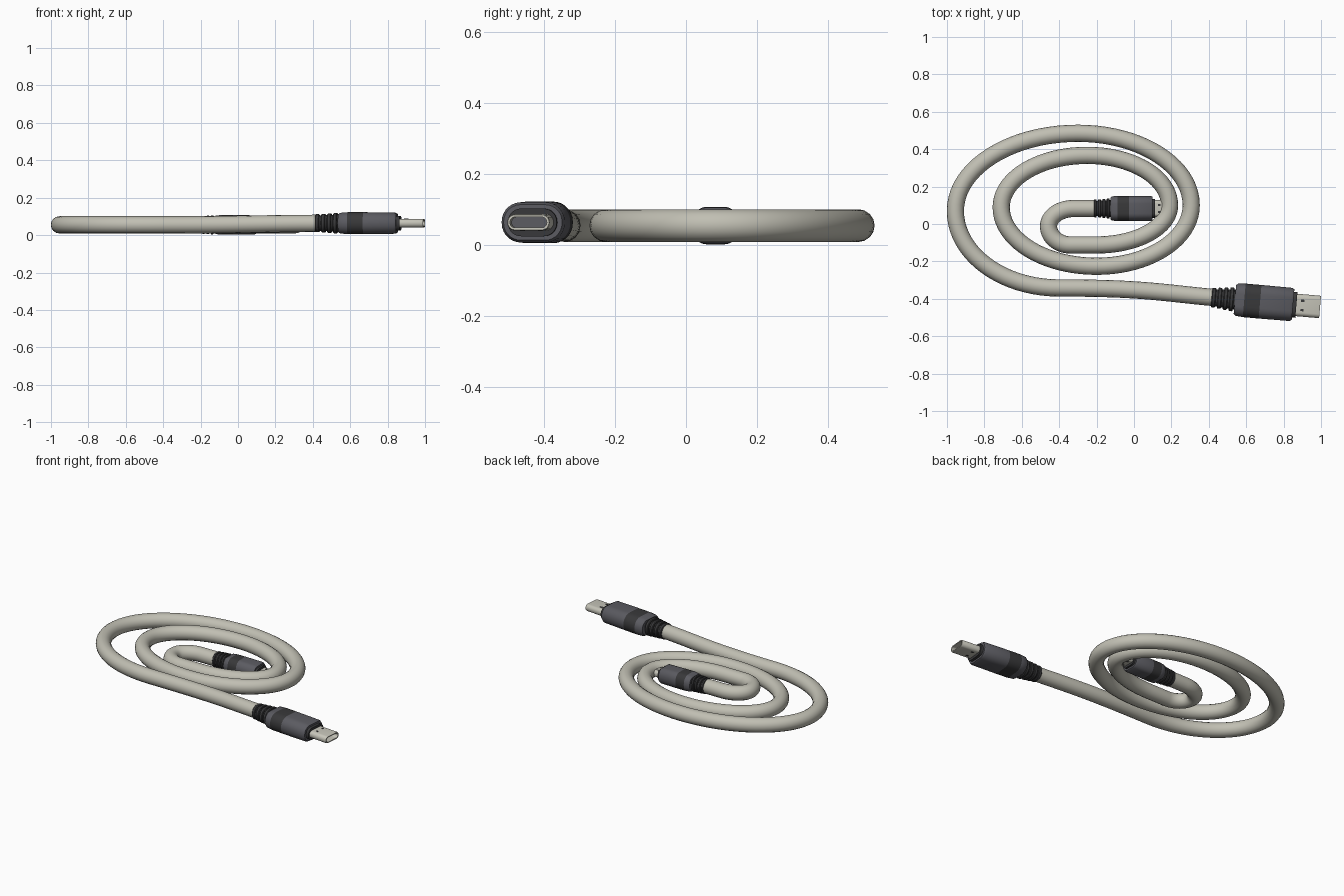
import bpy, bmesh, math
from mathutils import Vector

if "Cube" in bpy.data.objects:
    bpy.data.objects.remove(bpy.data.objects["Cube"])


def material(name, rgb):
    m = bpy.data.materials.new(name)
    m.use_nodes = True
    m.diffuse_color = (*rgb, 1)
    m.node_tree.nodes["Principled BSDF"].inputs["Base Color"].default_value = (*rgb, 1)
    return m


CABLE = material("warm light grey", (0.53, 0.52, 0.45))
METAL = material("pale metal", (0.57, 0.56, 0.49))
SHELL = material("slate grey", (0.105, 0.105, 0.12))
RUBBER = material("dark rubber", (0.04, 0.04, 0.042))


def smooth(obj):
    bpy.ops.object.select_all(action="DESELECT")
    obj.select_set(True)
    bpy.context.view_layer.objects.active = obj
    bpy.ops.object.shade_smooth_by_angle(angle=math.radians(35))


def outline(x, w, h, steps=8):
    """Rounded-end section across the x axis."""
    r = min(w, h) / 2
    points = []
    for q, (sy, sz) in enumerate([(1, 1), (-1, 1), (-1, -1), (1, -1)]):
        for i in range(steps):
            a = (q + i / (steps - 1)) * math.pi / 2
            points.append((x, sy * (w / 2 - r * 0.95) + 0.95 * r * math.cos(a),
                           sz * (h / 2 - r * 0.95) + 0.95 * r * math.sin(a)))
    return points


def loft(name, sections, mats, bands=None, end=0):
    """Skin a list of (x, width, height); bands gives each span's material."""
    bm = bmesh.new()
    rings = [[bm.verts.new(p) for p in outline(*s)] for s in sections]
    n = len(rings[0])
    for k in range(len(rings) - 1):
        for i in range(n):
            j = (i + 1) % n
            f = bm.faces.new((rings[k][i], rings[k][j], rings[k + 1][j], rings[k + 1][i]))
            f.material_index = bands[k] if bands else 0
    bm.faces.new(rings[0])
    bm.faces.new(rings[-1]).material_index = end
    bmesh.ops.recalc_face_normals(bm, faces=bm.faces)
    mesh = bpy.data.meshes.new(name)
    bm.to_mesh(mesh)
    bm.free()
    for m in mats:
        mesh.materials.append(m)
    obj = bpy.data.objects.new(name, mesh)
    bpy.context.collection.objects.link(obj)
    smooth(obj)
    return obj


def plug(prefix, place, angle, scale, ring_w, ring_h):
    """Connector along +x: ribbed strain relief, moulded body, metal tip."""
    parts = [loft(prefix + "_strain_core", [(0, ring_w[0] * .85, ring_h[0] * .85),
                                            (.13, ring_w[1] * .85, ring_h[1] * .85)], [RUBBER])]
    for i in range(4):
        t = i / 3
        w = ring_w[0] + (ring_w[1] - ring_w[0]) * t
        h = ring_h[0] + (ring_h[1] - ring_h[0]) * t
        x = .032 * i
        parts.append(loft(f"{prefix}_strain_ring_{i + 1}",
                          [(x, w * .93, h * .93), (x + .004, w, h),
                           (x + .018, w, h), (x + .022, w * .93, h * .93)], [RUBBER]))
    parts.append(loft(prefix + "_body",
                      [(.125, .155, .098), (.135, .172, .11), (.175, .18, .117),
                       (.26, .18, .117), (.425, .178, .113), (.437, .165, .1)],
                      [SHELL, RUBBER], [0, 0, 1, 0, 0]))
    parts.append(loft(prefix + "_collar", [(.43, .138, .078), (.455, .138, .078)], [RUBBER]))
    parts.append(loft(prefix + "_metal_tip",
                      [(.44, .12, .046), (.577, .12, .046), (.582, .116, .042),
                       (.582, .104, .03), (.53, .104, .03)], [METAL, SHELL], end=1))
    # small latch windows on both faces of the tip
    for side, y in [(s, y) for s in (-1, 1) for y in (-.025, .025)]:
        bpy.ops.mesh.primitive_cube_add(size=1, location=(.487, y, side * .0225))
        window = bpy.context.object
        window.name = f"{prefix}_tip_window"
        window.scale = (.018, .012, .003)
        bpy.ops.object.transform_apply(location=True, rotation=False, scale=True)
        window.data.materials.append(RUBBER)
        parts.append(window)
    for p in parts:
        p.location = place
        p.rotation_euler.z = math.radians(angle)
        p.scale = scale


# Coiled cable: quarter turns between points with level (h) or upright (v) tangents
PATH = [(.425, -.393, "h"), (-.4, -.342, "h"), (-.955, .07, "v"), (-.3, .485, "h"),
        (.306, .1, "v"), (-.2, -.226, "h"), (-.71, .09, "v"), (-.25, .367, "h"),
        (.19, .1, "v"), (-.2, -.112, "h"), (-.34, -.112, "h"), (-.457, -.012, "v"),
        (-.32, .083, "h"), (-.205, .083, "h")]
curve = bpy.data.curves.new("cable", "CURVE")
curve.dimensions = "3D"
curve.bevel_depth = .046
curve.bevel_resolution = 6
curve.resolution_u = 20
curve.use_fill_caps = True
spline = curve.splines.new("BEZIER")
spline.bezier_points.add(len(PATH) - 1)
pts = spline.bezier_points
for i, (p, (x, y, _)) in enumerate(zip(pts, PATH)):
    p.handle_left_type = p.handle_right_type = "FREE"
    p.co = (x, y, .063 if i == 0 else .055)
    p.handle_left = p.handle_right = p.co
for i in range(len(PATH) - 1):
    d = pts[i + 1].co - pts[i].co
    axis = {"h": Vector((d.x, 0, 0)), "v": Vector((0, d.y, 0))}
    pts[i].handle_right = pts[i].co + axis[PATH[i][2]] * .552
    pts[i + 1].handle_left = pts[i + 1].co - axis[PATH[i + 1][2]] * .552
pts[0].handle_right = pts[0].co + Vector((-.27, .0245, 0))
pts[0].handle_left = pts[0].co - Vector((-.1, .009, 0))
curve.materials.append(CABLE)
cable = bpy.data.objects.new("cable", curve)
bpy.context.collection.objects.link(cable)
bpy.ops.object.select_all(action="DESELECT")
cable.select_set(True)
bpy.context.view_layer.objects.active = cable
bpy.ops.object.convert(target="MESH")
smooth(bpy.context.object)

# Large outer connector and smaller one inside the coil
plug("outer_plug", (.415, -.393, .064), -5, (1, 1, 1), (.104, .128), (.096, .108))
plug("inner_plug", (-.215, .083, .055), 0, (.72, .75, .9), (.126, .142), (.104, .112))
